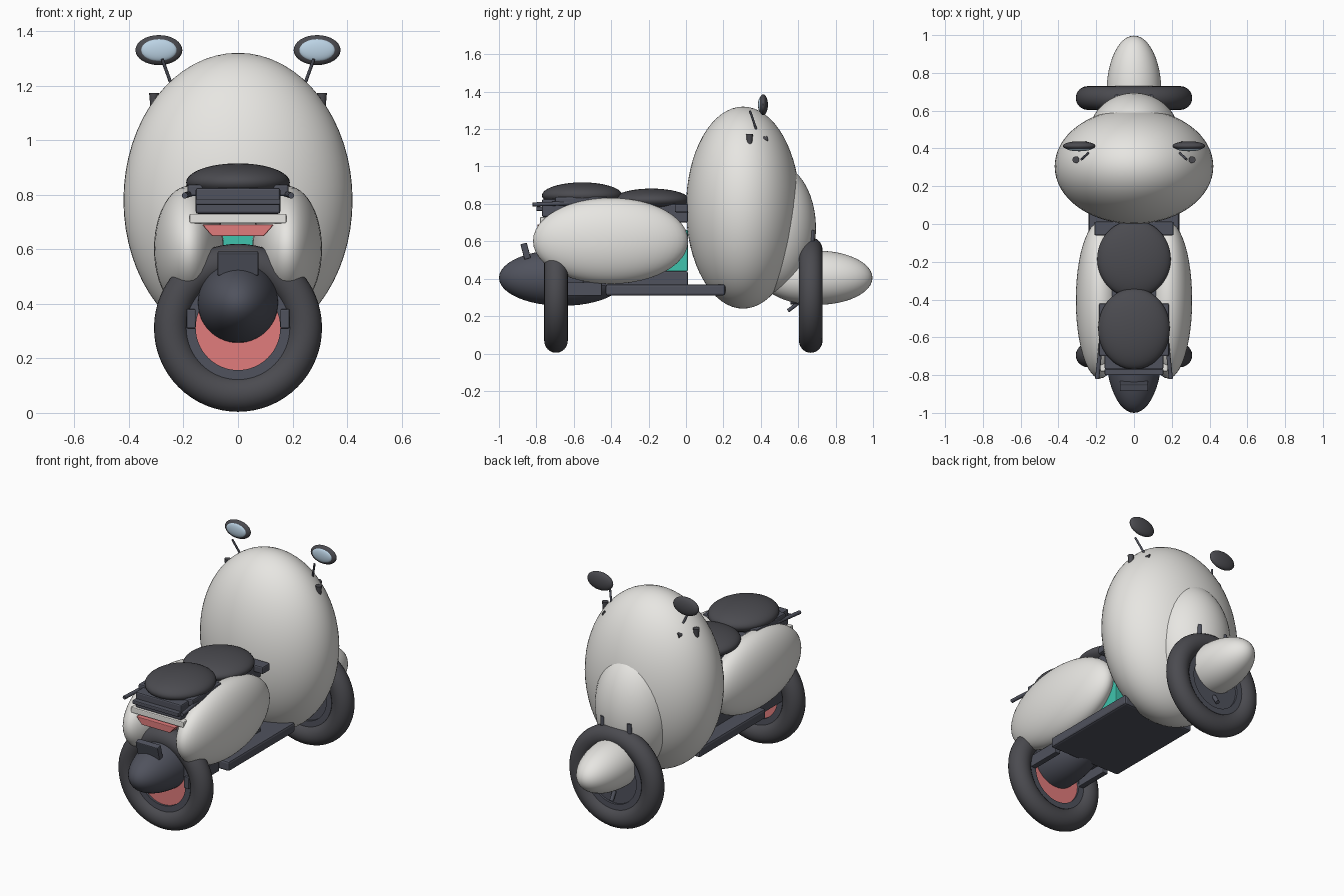
import bpy, math
from mathutils import Vector

if "Cube" in bpy.data.objects:
    bpy.data.objects.remove(bpy.data.objects["Cube"])


def material(name, rgb):
    m = bpy.data.materials.new(name)
    m.diffuse_color = (*rgb, 1)
    m.use_nodes = True
    m.node_tree.nodes["Principled BSDF"].inputs["Base Color"].default_value = m.diffuse_color
    return m


WHITE = material("cream", (0.80, 0.79, 0.76))
RUBBER = material("rubber", (0.07, 0.07, 0.08))
SLATE = material("slate", (0.08, 0.085, 0.11))
RED = material("red", (0.75, 0.20, 0.20))
TEAL = material("teal", (0.05, 0.55, 0.42))
GLASS = material("glass", (0.50, 0.65, 0.78))


def finish(name, mat, smooth=True):
    o = bpy.context.object
    o.name = name
    o.data.materials.append(mat)
    bpy.ops.object.transform_apply(location=False, rotation=True, scale=True)
    if smooth:
        bpy.ops.object.shade_smooth_by_angle(angle=math.radians(35))
    return o


def egg(name, loc, radii, mat, seg=48):
    bpy.ops.mesh.primitive_uv_sphere_add(segments=seg, ring_count=seg // 2, radius=1, location=loc)
    bpy.context.object.scale = radii
    return finish(name, mat)


def box(name, lo, hi, mat, bevel=0.008, tilt=0):
    c = [(a + b) / 2 for a, b in zip(lo, hi)]
    bpy.ops.mesh.primitive_cube_add(size=1, location=c, rotation=(tilt, 0, 0))
    bpy.context.object.scale = [b - a for a, b in zip(lo, hi)]
    o = finish(name, mat, False)
    if bevel:
        b = o.modifiers.new("bevel", 'BEVEL')
        b.width, b.segments = bevel, 2
    return o


def rod(name, a, b, r, mat, r2=None):
    a, b = Vector(a), Vector(b)
    d = b - a
    bpy.ops.mesh.primitive_cone_add(vertices=20, radius1=r, radius2=r if r2 is None else r2,
                                    depth=d.length, location=(a + b) / 2,
                                    rotation=d.to_track_quat('Z', 'Y').to_euler())
    return finish(name, mat)


def lathe(name, profile, y, z, mat, closed=True, seg=64):
    """Spin (radius, y) points around the y axis."""
    verts, faces, n = [], [], len(profile)
    for i in range(seg):
        t = 2 * math.pi * i / seg
        verts += [(r * math.cos(t), d, r * math.sin(t)) for r, d in profile]
    for i in range(seg):
        j = (i + 1) % seg
        for k in range(n if closed else n - 1):
            k2 = (k + 1) % n
            faces.append((i * n + k, i * n + k2, j * n + k2, j * n + k))
    me = bpy.data.meshes.new(name)
    me.from_pydata(verts, [], faces)
    o = bpy.data.objects.new(name, me)
    o.location = (0, y, z)
    bpy.context.collection.objects.link(o)
    bpy.ops.object.select_all(action='DESELECT')
    o.select_set(True)
    bpy.context.view_layer.objects.active = o
    return finish(name, mat)


def wheel(name, y, z, hub_mat):
    tire = [(0.244 + 0.064 * math.cos(a), 0.063 * math.sin(a))
            for a in (2 * math.pi * i / 24 for i in range(24))]
    lathe(name + "_tire", tire, y, z, RUBBER)
    rim = [(0.155, -0.035), (0.19, -0.035), (0.19, 0.035), (0.155, 0.035)]
    lathe(name + "_rim", rim, y, z, SLATE)
    rod(name + "_hub", (0, y - 0.022, z), (0, y + 0.022, z), 0.16, hub_mat)
    hub = bpy.context.object
    bpy.data.objects.remove(hub)
    disc = [(0.0001, -0.022), (0.16, -0.022), (0.16, 0.022), (0.0001, 0.022)]
    lathe(name + "_hub", disc, y, z, hub_mat)


# wheels, set crosswise
wheel("rear_wheel", -0.695, 0.312, RED)
wheel("front_wheel", 0.667, 0.312, SLATE)

# rounded shells
egg("front_shield", (0, 0.305, 0.78), (0.42, 0.305, 0.54), WHITE, 64)
egg("front_nose", (0, 0.47, 0.67), (0.24, 0.225, 0.35), WHITE)
egg("front_fender", (0, 0.70, 0.405), (0.145, 0.297, 0.145), WHITE)
egg("motor_housing", (0, -0.66, 0.405), (0.15, 0.34, 0.15), SLATE)
egg("rear_seat", (0, -0.555, 0.845), (0.19, 0.215, 0.07), RUBBER)
egg("front_seat", (0, -0.185, 0.82), (0.195, 0.205, 0.062), RUBBER)

# floor and inner body
box("floorboard", (-0.24, -0.43, 0.31), (0.24, 0.21, 0.37), SLATE, 0.012)
box("lower_frame", (-0.15, -0.55, 0.36), (0.15, 0.01, 0.44), SLATE)
box("battery_box", (-0.14, -0.35, 0.44), (0.14, 0.01, 0.66), TEAL, 0.005)
box("seat_base", (-0.15, -0.72, 0.70), (0.15, 0.01, 0.80), SLATE)

# tail
box("tail_panel", (-0.178, -0.78, 0.695), (0.178, -0.60, 0.73), WHITE, 0.005)
box("tail_box", (-0.155, -0.77, 0.73), (0.155, -0.55, 0.825), SLATE)
box("tail_bar", (-0.155, -0.80, 0.762), (0.155, -0.765, 0.785), SLATE, 0.005)
box("seat_pan", (-0.185, -0.70, 0.795), (0.185, -0.42, 0.838), SLATE)
box("plate_bracket", (-0.075, -0.875, 0.505), (0.075, -0.84, 0.59), SLATE, 0.005, math.radians(15))
light = box("tail_light", (-0.132, -0.795, 0.648), (0.132, -0.735, 0.69), RED, 0.004)
for v in light.data.vertices:
    if v.co.z < 0:
        v.co.x *= 0.72

# front seat edge strip
box("seat_front_edge", (-0.21, -0.06, 0.755), (0.21, 0.012, 0.80), SLATE)

# mirrored pairs
for s, side in ((-1, "left"), (1, "right")):
    egg(side + "_cowl", (s * 0.18, -0.403, 0.602), (0.128, 0.415, 0.23), WHITE)
    box(side + "_swing_arm", (s * 0.172 - 0.017, -0.745, 0.31),
        (s * 0.172 + 0.017, -0.45, 0.38), SLATE, 0.004)
    rod(side + "_grab_rail", (s * 0.195, -0.82, 0.797), (s * 0.17, -0.58, 0.805), 0.011, SLATE)
    # mirror with pale glass facing the rider
    egg(side + "_mirror", (s * 0.29, 0.413, 1.33), (0.086, 0.025, 0.055), RUBBER, 32)
    egg(side + "_mirror_glass", (s * 0.29, 0.399, 1.33), (0.066, 0.014, 0.041), GLASS, 32)
    rod(side + "_mirror_stem", (s * 0.243, 0.375, 1.20), (s * 0.278, 0.342, 1.297), 0.006, SLATE)
    # handlebar end and lever
    rod(side + "_grip", (s * 0.308, 0.34, 1.115), (s * 0.308, 0.34, 1.173), 0.013, RUBBER, 0.018)
    rod(side + "_lever", (s * 0.275, 0.365, 1.15), (s * 0.245, 0.432, 1.145), 0.004, RUBBER, 0.017)
    # fork tops above the front wheel
    rod(side + "_fork", (s * 0.09, 0.667, 0.50), (s * 0.09, 0.675, 0.66), 0.017, SLATE, 0.013)

# small pedals on both faces of the front hub
rod("hub_cap", (0, 0.56, 0.285), (0, 0.60, 0.285), 0.022, SLATE)
rod("hub_lever", (0, 0.545, 0.228), (0, 0.60, 0.27), 0.010, SLATE)
rod("hub_pin", (0, 0.69, 0.23), (0, 0.72, 0.18), 0.012, SLATE)
